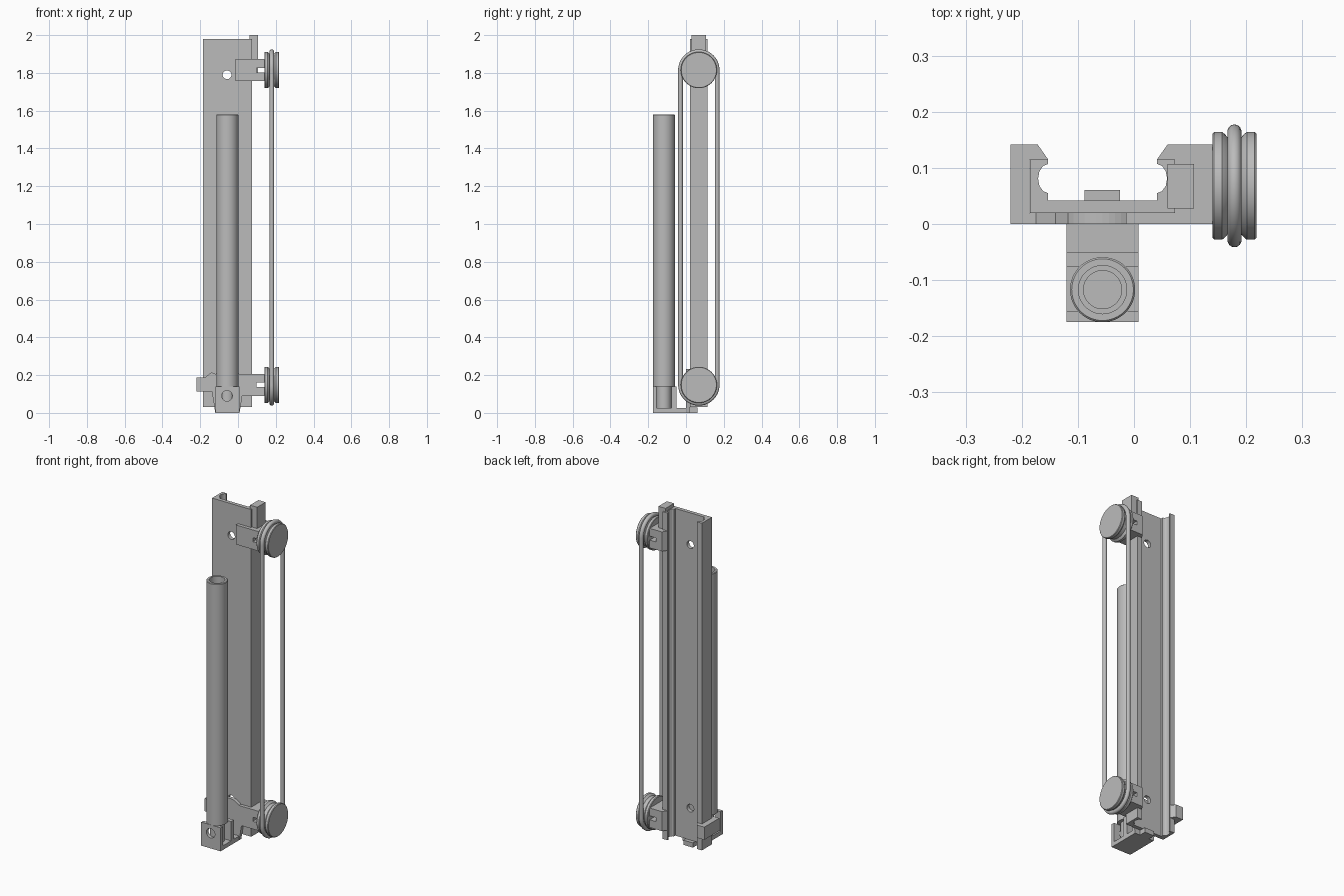
import bpy, bmesh, math
from mathutils import Vector

if "Cube" in bpy.data.objects:
    bpy.data.objects.remove(bpy.data.objects["Cube"])

CX = -0.056                      # centre line of rail, tube and foot
PULLEY_Y, LOW_Z, HIGH_Z = 0.068, 0.148, 1.815

gray = bpy.data.materials.new("plain gray")
gray.diffuse_color = (0.5, 0.5, 0.5, 1)
gray.use_nodes = True
gray.node_tree.nodes["Principled BSDF"].inputs["Base Color"].default_value = gray.diffuse_color


def finish(name, bm, smooth=False):
    bmesh.ops.recalc_face_normals(bm, faces=bm.faces)
    me = bpy.data.meshes.new(name)
    bm.to_mesh(me)
    bm.free()
    me.materials.append(gray)
    ob = bpy.data.objects.new(name, me)
    bpy.context.collection.objects.link(ob)
    if smooth:
        bpy.ops.object.select_all(action='DESELECT')
        ob.select_set(True)
        bpy.context.view_layer.objects.active = ob
        bpy.ops.object.shade_smooth_by_angle(angle=math.radians(35))
    return ob


def prism(name, pts, lo, hi, axis="z"):
    """Extrude a 2D outline: (x, y) along z, or (x, z) along y."""
    bm = bmesh.new()
    def put(p, d):
        return (p[0], p[1], d) if axis == "z" else (p[0], d, p[1])
    face = bm.faces.new([bm.verts.new(put(p, lo)) for p in pts])
    new = bmesh.ops.extrude_face_region(bm, geom=[face])["geom"]
    move = Vector(put((0, 0), hi - lo))
    bmesh.ops.translate(bm, vec=move, verts=[v for v in new if isinstance(v, bmesh.types.BMVert)])
    return finish(name, bm)


def box(name, x, y, z):
    return prism(name, [(x[0], y[0]), (x[1], y[0]), (x[1], y[1]), (x[0], y[1])], *z)


def lathe(name, profile, center, axis="z", n=48):
    """Spin a closed (radius, along) outline around an axis."""
    bm = bmesh.new()
    rings = []
    for i in range(n):
        a = 2 * math.pi * i / n
        ring = []
        for r, h in profile:
            u, v = r * math.cos(a), r * math.sin(a)
            p = (u, v, h) if axis == "z" else (h, u, v)
            ring.append(bm.verts.new(Vector(p) + Vector(center)))
        rings.append(ring)
    m = len(profile)
    for i in range(n):
        a, b = rings[i], rings[(i + 1) % n]
        for j in range(m):
            k = (j + 1) % m
            bm.faces.new((a[j], a[k], b[k], b[j]))
    bmesh.ops.remove_doubles(bm, verts=bm.verts, dist=1e-5)
    return finish(name, bm, True)


def circle(cx, cz, r, n=32):
    return [(cx + r * math.cos(2 * math.pi * i / n), cz + r * math.sin(2 * math.pi * i / n)) for i in range(n)]


def cut(target, cutter):
    mod = target.modifiers.new("cut", 'BOOLEAN')
    mod.object, mod.solver = cutter, 'EXACT'
    cutter.hide_render = True
    cutter.hide_set(True)


# Channel rail with a rounded groove inside each lip
half = [(0.097, 0.042), (0.097, 0.055)]
half += [(0.097 + 0.018 * math.sin(math.pi * t / 6), 0.081 - 0.026 * math.cos(math.pi * t / 6)) for t in range(1, 6)]
half += [(0.097, 0.107), (0.097, 0.115), (0.129, 0.115), (0.129, 0.02)]
outline = [(CX + x, y) for x, y in half] + [(CX - x, y) for x, y in reversed(half)]
rail = prism("rail", outline, 0.03, 1.98)
for z in (0.22, 1.79):
    cut(rail, prism("rail_hole_cutter", circle(CX - 0.002, z, 0.023), -0.01, 0.055, "y"))

# Pulleys, their brackets and the cord
wheel = [(0, 0.14), (0.093, 0.14), (0.096, 0.143), (0.096, 0.157), (0.092, 0.162), (0.085, 0.168),
         (0.085, 0.19), (0.092, 0.196), (0.096, 0.201), (0.096, 0.215), (0.093, 0.218), (0, 0.218)]
clip = [(0.073, 0), (0.14, 0), (0.14, 0.142), (0.06, 0.142), (0.041, 0.115), (0.073, 0.115)]
for tag, z in (("lower", LOW_Z), ("upper", HIGH_Z)):
    lathe(tag + "_pulley", wheel, (0, PULLEY_Y, z), "x", 64)
    arm = prism(tag + "_pulley_bracket", [(-0.014, 0)] + clip[1:] + [(0.073, 0.02), (-0.014, 0.02)],
                z - 0.058, z + 0.058)
    cut(arm, box(tag + "_slot_cutter", (0.098, 0.16), (-0.02, 0.16), (z - 0.012, z + 0.012)))

path = []
R = 0.097
for i in range(33):
    a = math.pi * i / 32
    path.append((math.cos(a), math.sin(a), HIGH_Z))
for i in range(33):
    a = math.pi + math.pi * i / 32
    path.append((math.cos(a), math.sin(a), LOW_Z))
bm = bmesh.new()
rings = []
for c, s, z in path:
    ring = []
    for k in range(14):
        t = 2 * math.pi * k / 14
        r = R + 0.0125 * math.cos(t)
        ring.append(bm.verts.new((0.179 + 0.0125 * math.sin(t), PULLEY_Y + r * c, z + r * s)))
    rings.append(ring)
for i, a in enumerate(rings):
    b = rings[(i + 1) % len(rings)]
    for k in range(14):
        bm.faces.new((a[k], a[(k + 1) % 14], b[(k + 1) % 14], b[k]))
finish("cord", bm, True)

# End stop on top of the upper bracket
box("end_stop", (0.06, 0.107), (0.028, 0.107), (1.76, 2.0))

# Lower mounting plate: round boss, tapered foot, left clip
prism("mount_disc", circle(CX, 0.148, 0.085, 48), 0, 0.0202, "y")
prism("mount_taper", [(-0.141, 0.148), (-0.138, 0.11), (-0.12, 0.0), (0.008, 0.0), (0.026, 0.11), (0.029, 0.148)],
      0, 0.0198, "y")
prism("mount_web", [(-0.186, 0.112), (-0.13, 0.112), (-0.115, 0.205), (-0.14, 0.215), (-0.175, 0.188), (-0.186, 0.188)],
      0, 0.02, "y")
prism("left_clip", [(-0.22, 0), (-0.22, 0.142), (-0.172, 0.142), (-0.153, 0.115), (-0.186, 0.115),
                    (-0.186, 0)], 0.112, 0.188)

# Foot: base, two upright cheeks and a locating tab behind the rail
box("foot_base", (-0.12, 0.008), (-0.175, 0.0), (0, 0.025))
box("foot_tab", (-0.088, -0.025), (0.0, 0.061), (0, 0.028))
front = box("foot_front_cheek", (-0.12, 0.008), (-0.175, -0.155), (0.02, 0.14))
cut(front, prism("cheek_hole_cutter", circle(CX - 0.002, 0.09, 0.028), -0.2, -0.1, "y"))
box("foot_rear_cheek", (-0.12, 0.008), (-0.077, -0.05), (0.02, 0.14))

# Hollow tube with a narrower stub seated between the cheeks
lathe("tube", [(0, 0.025), (0.039, 0.025), (0.039, 0.14), (0.058, 0.14), (0.058, 1.577), (0.055, 1.58),
               (0.043, 1.58), (0.043, 0.16), (0.034, 0.16), (0.034, 0.03), (0, 0.03)],
      (CX, -0.117, 0))
